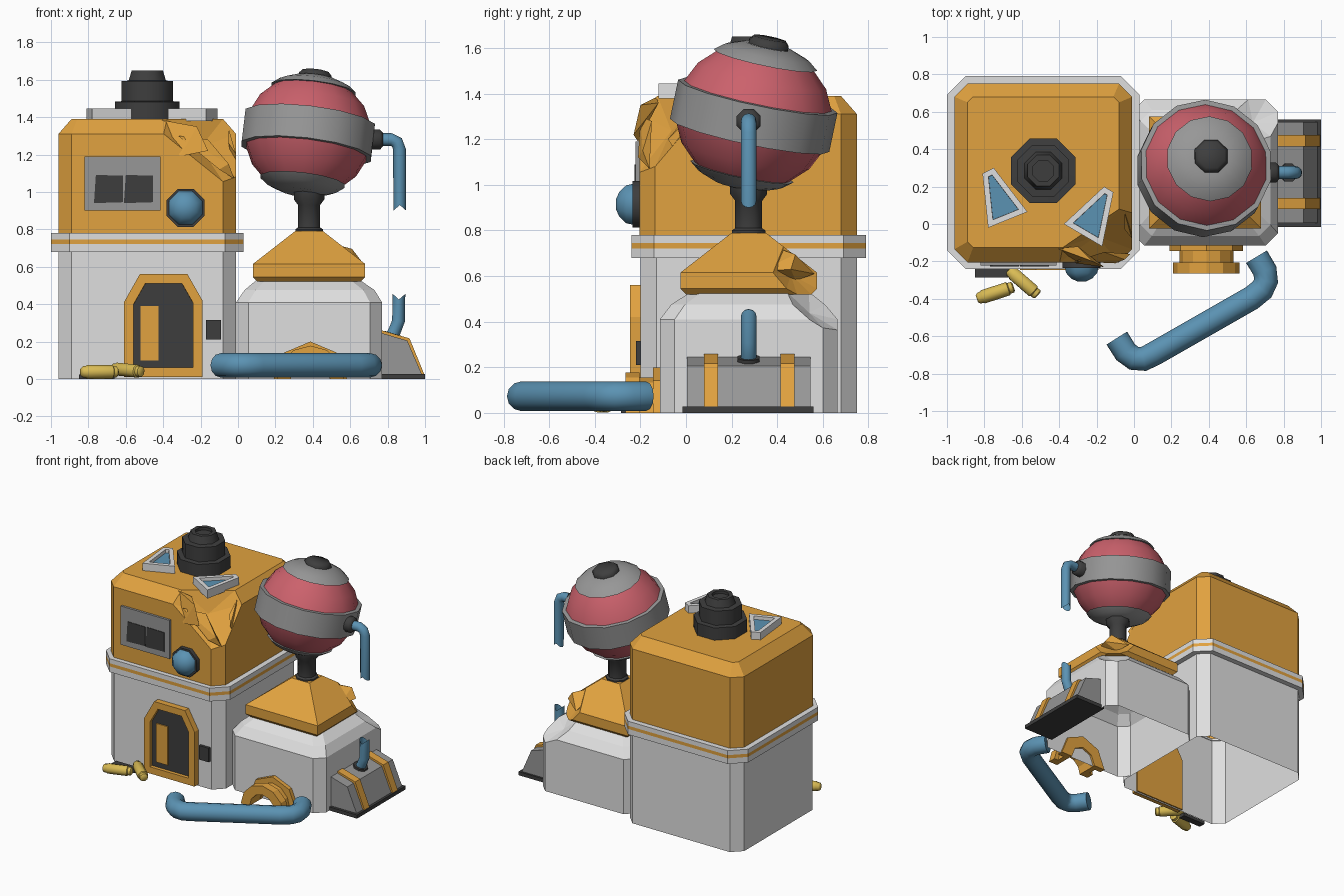
import bpy, bmesh, math
from math import sin, cos, pi, radians
from mathutils import Vector, Matrix

if "Cube" in bpy.data.objects:
    bpy.data.objects.remove(bpy.data.objects["Cube"])

def mat(name, r, g, b):
    m = bpy.data.materials.new(name)
    m.diffuse_color = (r, g, b, 1)
    m.use_nodes = True
    m.node_tree.nodes["Principled BSDF"].inputs["Base Color"].default_value = m.diffuse_color
    return m

ORANGE = mat("orange", 0.75, 0.36, 0.05)
WHITE = mat("pale_grey", 0.74, 0.74, 0.74)
GREY = mat("mid_grey", 0.31, 0.31, 0.31)
DARK = mat("charcoal", 0.048, 0.048, 0.048)
RED = mat("red", 0.60, 0.12, 0.15)
BLUE = mat("blue", 0.105, 0.29, 0.45)
YELLOW = mat("yellow", 0.70, 0.50, 0.09)

def finish(name, bm, mats, smooth=None, recalc=True):
    if recalc:
        bmesh.ops.recalc_face_normals(bm, faces=bm.faces[:])
    me = bpy.data.meshes.new(name)
    bm.to_mesh(me)
    bm.free()
    for m in mats:
        me.materials.append(m)
    if smooth:
        me.shade_smooth()
        me.set_sharp_from_angle(angle=radians(smooth))
    ob = bpy.data.objects.new(name, me)
    bpy.context.collection.objects.link(ob)
    return ob

def skin(bm, rings, caps=(0, -1), seg_mats=None):
    """Join matching vertex loops with quads and close the listed ends."""
    loops = [[bm.verts.new(p) for p in r] for r in rings]
    n = len(loops[0])
    for k in range(len(loops) - 1):
        for i in range(n):
            j = (i + 1) % n
            f = bm.faces.new((loops[k][i], loops[k][j], loops[k + 1][j], loops[k + 1][i]))
            if seg_mats:
                f.material_index = seg_mats[k]
    for k in caps:
        f = bm.faces.new(loops[k])
        if seg_mats:
            f.material_index = seg_mats[k]

def dent(bm, points, push):
    """Cut a corner off through three points and push the cut face inwards."""
    (a, b, c), push = [Vector(p) for p in points], Vector(push)
    no = (b - a).cross(c - a).normalized()
    if no.dot(push) > 0:
        no = -no
    cut = bmesh.ops.bisect_plane(bm, geom=bm.verts[:] + bm.edges[:] + bm.faces[:],
                                 plane_co=a, plane_no=no, clear_outer=True)
    edges = [e for e in cut['geom_cut'] if isinstance(e, bmesh.types.BMEdge)]
    faces = bmesh.ops.edgeloop_fill(bm, edges=edges)['faces']
    for v in bmesh.ops.poke(bm, faces=faces)['verts']:
        v.co += push

def octa(x0, x1, y0, y1, c, z):
    """Rectangle with chamfered corners at height z."""
    return [(x0 + c, y0, z), (x1 - c, y0, z), (x1, y0 + c, z), (x1, y1 - c, z),
            (x1 - c, y1, z), (x0 + c, y1, z), (x0, y1 - c, z), (x0, y0 + c, z)]

def block(name, rings, mats, caps=(-1,), seg_mats=None, damage=None):
    """Chamfered shell, open underneath unless capped."""
    bm = bmesh.new()
    skin(bm, [octa(*r) for r in rings], caps, seg_mats)
    bmesh.ops.recalc_face_normals(bm, faces=bm.faces[:])
    if damage:
        dent(bm, *damage)
    return finish(name, bm, mats)

def prism(name, pts, axis, a, b, m, inset=None):
    """Extrude a 2D outline from a to b; inset = (width, depth, material) on the b end."""
    put = {'x': lambda u, v, w: (w, u, v), 'y': lambda u, v, w: (u, w, v),
           'z': lambda u, v, w: (u, v, w)}[axis]
    bm = bmesh.new()
    skin(bm, [[put(u, v, w) for u, v in pts] for w in (a, b)])
    bmesh.ops.recalc_face_normals(bm, faces=bm.faces[:])
    if inset:
        d = Vector(put(0, 0, b - a))
        f = max(bm.faces, key=lambda q: q.normal.dot(d))
        for width in (inset[0], .0008):
            bmesh.ops.inset_region(bm, faces=[f], thickness=width, depth=0, use_even_offset=True)
        f.material_index = 1
        bmesh.ops.translate(bm, verts=f.verts[:], vec=f.normal * inset[1])
    return finish(name, bm, [m] + ([inset[2]] if inset else []), recalc=not inset)

def rect(u0, u1, v0, v1):
    return [(u0, v0), (u1, v0), (u1, v1), (u0, v1)]

def lathe(name, prof, n, mats, pos, direction=(0, 0, 1), seg_mats=None, smooth=50):
    bm = bmesh.new()
    skin(bm, [[(r * cos(2 * pi * (i + .5) / n), r * sin(2 * pi * (i + .5) / n), z)
               for i in range(n)] for r, z in prof], (0, -1), seg_mats)
    q = Vector((0, 0, 1)).rotation_difference(Vector(direction).normalized())
    bm.transform(Matrix.Translation(pos) @ q.to_matrix().to_4x4())
    return finish(name, bm, mats, smooth)

def tube(name, path, r, ref, m, caps=(0, -1), jag=0, n=12):
    """Round pipe along a planar path; jag tears the last ring."""
    path, ref, rings = [Vector(p) for p in path], Vector(ref), []
    for i, p in enumerate(path):
        t = (path[min(i + 1, len(path) - 1)] - path[max(i - 1, 0)]).normalized()
        s = t.cross(ref).normalized()
        tear = jag if i == len(path) - 1 else 0
        rings.append([p + r * (cos(2 * pi * k / n) * s + sin(2 * pi * k / n) * ref)
                      + t * tear * abs(cos(2 * pi * k / n)) for k in range(n)])
    bm = bmesh.new()
    skin(bm, rings, caps)
    return finish(name, bm, [m], 50)

def shard(name, pts, m):
    bm = bmesh.new()
    for p in pts:
        bm.verts.new(p)
    bmesh.ops.convex_hull(bm, input=bm.verts[:])
    return finish(name, bm, [m])

# Main building: walls, trim with stripe, orange upper storey with a crushed corner
block("lower_walls", [(-.96, -.01, -.20, .75, .07, z) for z in (0, .70)], [WHITE], ())
trim, core = (-1, .03, -.24, .79, .10), (-.955, -.015, -.195, .745, .07)
block("trim_band", [(*core, .68)] + [(*trim, z) for z in (.68, .722, .746, .78)] + [(*core, .78)],
      [WHITE, ORANGE], (), [0, 0, 1, 0, 0])
block("upper_storey", [(-.96, -.01, -.205, .75, .07, .77), (-.96, -.01, -.205, .75, .07, 1.31),
                       (-.89, -.08, -.125, .68, .03, 1.39)], [ORANGE], (0, -1),
      damage=([(-.38, -.125, 1.39), (-.08, .08, 1.39), (-.05, -.18, 1.06)], (-.03, .03, -.02)))
shard("torn_panel", [(-.41, -.13, 1.385), (-.31, -.21, 1.19), (-.22, -.20, 1.35),
                     (-.16, -.23, 1.22), (-.30, -.12, 1.36)], ORANGE)
shard("torn_strip", [(-.32, -.20, 1.30), (-.16, -.15, 1.28), (-.05, -.19, 1.15),
                     (-.02, -.16, 1.07), (-.10, -.21, 1.12)], ORANGE)
shard("torn_side", [(-.05, .06, 1.34), (-.01, .05, 1.01), (-.01, -.08, 1.20),
                    (-.05, -.03, 1.26)], ORANGE)

# Roof vent and skylights
lathe("roof_vent", [(.187, 1.38), (.187, 1.482), (.15, 1.485), (.15, 1.592), (.108, 1.595),
                    (.09, 1.65), (.06, 1.65), (.06, 1.63)], 8, [DARK], (-.485, .285, 0))
prism("skylight_left", [(-.81, .27), (-.75, .30), (-.57, .065), (-.78, -.02)], 'z',
      1.38, 1.445, WHITE, (.03, -.025, BLUE))
prism("skylight_right", [(-.16, .20), (-.11, .17), (-.17, -.12), (-.375, .0)], 'z',
      1.38, 1.445, WHITE, (.03, -.025, BLUE))

# Door, handle plate, keypad
prism("door", [(-.61, .01), (-.61, .41), (-.525, .56), (-.27, .56), (-.19, .42), (-.19, .01)],
      'y', -.19, -.245, ORANGE, (.05, -.025, DARK))
prism("door_plate", [(-.52, .10), (-.425, .10), (-.425, .39), (-.52, .39)], 'y', -.21, -.228, ORANGE)
prism("keypad", rect(-.17, -.09, .21, .315), 'y', -.19, -.22, DARK)

# Window and porthole
prism("window_frame", rect(-.82, -.415, .90, 1.19), 'y', -.19, -.222, GREY)
for side, x in (("left", -.77), ("right", -.61)):
    prism("window_pane_" + side, [(x, .94), (x + .155, .945), (x + .155, 1.088), (x + .01, 1.09)],
          'y', -.22, -.226, DARK)
lathe("porthole_ring", [(.11, 0), (.11, .035)], 8, [DARK], (-.28, -.20, .915), (0, -1, 0))
lathe("porthole_dome", [(.097, 0), (.09, .03), (.06, .06), (.025, .075)], 8, [BLUE],
      (-.28, -.232, .915), (0, -1, 0))

# Observatory building with dented corner
block("side_building", [(-.01, .77, -.115, .665, .065, 0), (-.01, .77, -.115, .665, .065, .41),
                        (.035, .73, -.065, .61, .06, .475), (.10, .65, .02, .54, .05, .53)], [WHITE],
      (-1,), None, ([(.50, .56, .53), (.68, .42, .53), (.75, .62, .37)], (-.02, -.02, -.015)))

# Pyramid mount with its rear corner crushed upwards
bm = bmesh.new()
skin(bm, [[(.38 + a * h, .275 + b * h, z) for a, b in ((-1, -1), (1, -1), (1, 1), (-1, 1))]
          for h, z in ((.275, .52), (.30, .545), (.30, .615), (.075, .79))])
bmesh.ops.recalc_face_normals(bm, faces=bm.faces[:])
dent(bm, [(.68, .42, .57), (.52, .575, .57), (.56, .46, .66)], (-.02, -.02, -.005))
finish("pyramid_mount", bm, [ORANGE])
shard("mount_crumple", [(.54, .44, .71), (.61, .48, .695), (.66, .46, .63), (.52, .565, .61),
                        (.45, .35, .74), (.62, .32, .62), (.56, .48, .58)], ORANGE)
lathe("neck", [(.08, .78), (.08, .80), (.064, .81), (.064, .93), (.088, .96), (.088, 1.02)], 8,
      [DARK], (.38, .275, 0))

# Tilted globe: grey caps, red shell, grey belt, dark knob
half = [(.33, .09), (.287, .18), (.213, .252), (.232, .252), (.19, .285), (.11, .315)]
prof = [(r, -z) for r, z in reversed(half)] + [(.357, -.088), (.357, .088)] + half
axis = (.12, .21, 1)
lathe("globe", prof, 14, [GREY, RED], (.375, .297, 1.303), axis,
      [0, 0, 0, 1, 1, 0, 0, 0, 1, 1, 0, 0, 0], 35)
lathe("globe_knob", [(.095, .30), (.095, .328), (.075, .35)], 8, [DARK], (.375, .297, 1.303), axis)

# Broken feed pipe
lathe("pipe_nut", [(.057, 0), (.057, .06), (.04, .075)], 8, [DARK], (.70, .275, 1.28), (1, 0, 0))
tube("upper_pipe", [(.74, .275, 1.28), (.82, .275, 1.28), (.85, .275, 1.265), (.863, .275, 1.23),
                    (.865, .275, .93)], .034, (0, 1, 0), BLUE, (0,), .03)
tube("lower_pipe", [(.80, .275, .20), (.835, .275, .25), (.858, .275, .31), (.86, .275, .425)],
     .034, (0, 1, 0), BLUE, (0,), .03)
lathe("pipe_collar", [(.052, 0), (.052, .03)], 8, [DARK], (.82, .275, .215), (.3, 0, 1))

# Side generator box with base and straps
box = [(.75, .02), (.985, .02), (.905, .205), (.77, .245), (.75, .245)]
prism("generator_box", box, 'y', .005, .545, GREY)
prism("generator_base", rect(.75, 1, 0, .027), 'y', -.015, .56, DARK)
strap = [(.75, .02), (.998, .02), (.917, .217), (.775, .258), (.75, .258)]
for side, y in (("front", .08), ("back", .415)):
    prism("strap_" + side, strap, 'y', y, y + .06, ORANGE)

# Stepped tunnel arch on the front
for part, w, h, y0, y1, n in (("wall", .197, .20, -.10, -.145, 4), ("middle", .145, .155, -.14, -.21, 6),
                              ("front", .178, .178, -.205, -.265, 6)):
    arc = [(cos(pi * i / n), sin(pi * i / n)) for i in range(n + 1)]
    pts = [(.387 + w * c, h * s) for c, s in arc] + [(.387 + .105 * c, .11 * s) for c, s in reversed(arc)]
    prism("arch_" + part, pts, 'y', y0, y1, ORANGE)

# Fallen pipe, yellow canisters and ground plate
tube("fallen_pipe", [(x, y, .073) for x, y in ((-.092, -.61), (-.045, -.685), (0, -.718), (.05, -.722),
     (.105, -.695), (.63, -.395), (.685, -.35), (.706, -.305), (.70, -.25), (.655, -.175))],
     .065, (0, 0, 1), BLUE)
can = [(.02, 0), (.03, .01), (.033, .03), (.037, .035), (.037, .175), (.03, .18), (.03, .20), (.02, .207)]
lathe("canister_left", can, 8, [YELLOW], (-.84, -.40, .038), (.2, .065, 0))
lathe("canister_right", can, 8, [YELLOW], (-.67, -.245, .055), (.15, -.13, -.015))
prism("ground_plate", rect(-.85, -.66, -.285, -.235), 'z', 0, .025, DARK)
